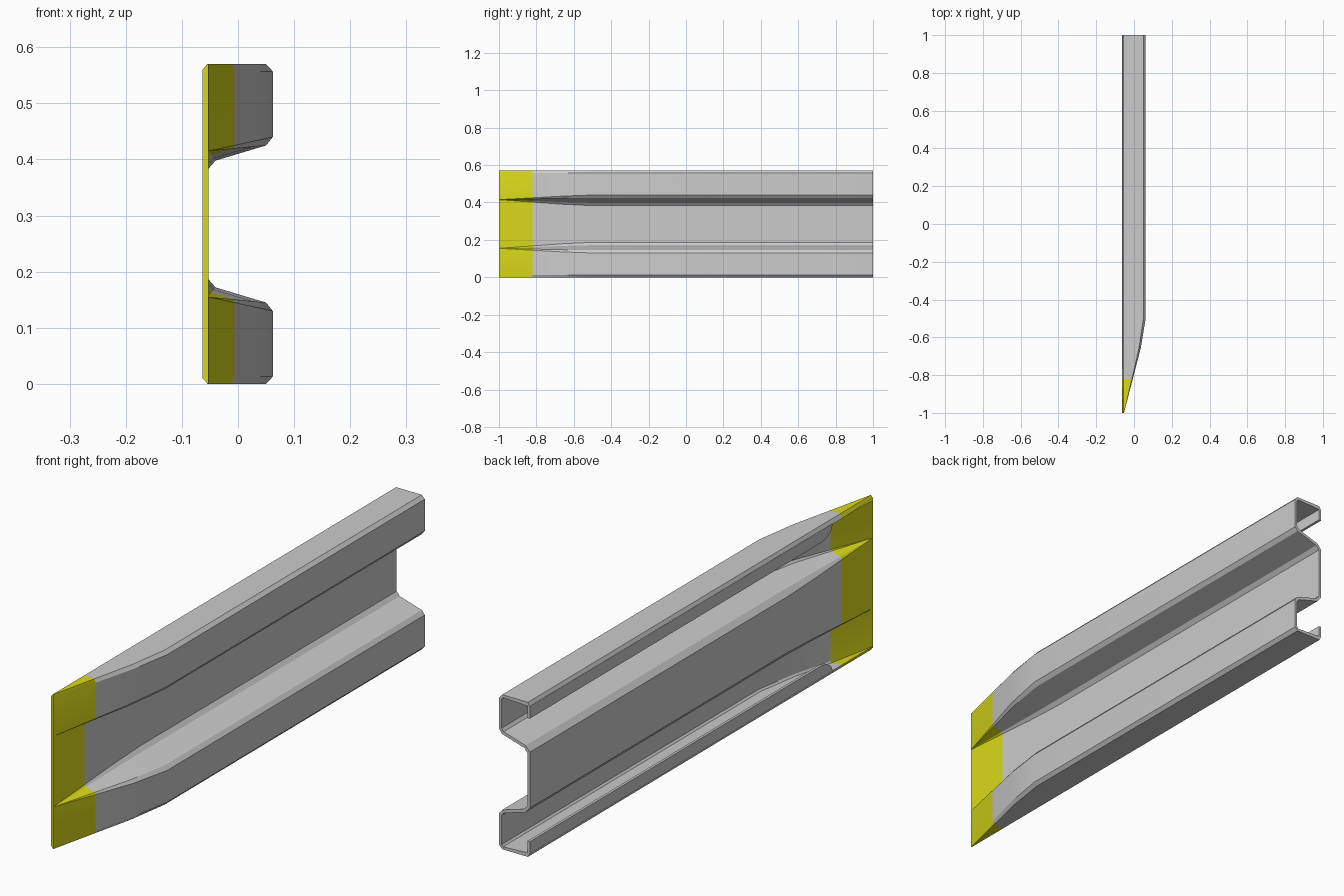
import bpy, bmesh

if "Cube" in bpy.data.objects:
    bpy.data.objects.remove(bpy.data.objects["Cube"])

H = 0.57          # total height
CREASE = 0.415    # height at which the valley folds meet at the flat tip

# Upper half of the section (x, z), from the web to the outer flange
FRONT = [(-0.053, 0.383), (-0.040, 0.398), (0.050, 0.425), (0.062, 0.440),
         (0.062, 0.557), (0.050, 0.570), (-0.055, 0.570)]
BACK = [(-0.063, 0.388), (-0.046, 0.408), (0.044, 0.435), (0.052, 0.446),
        (0.052, 0.553), (0.046, 0.560), (-0.063, 0.555)]
# Depth of the ridges along the length: (y, scale)
TAPER = [(1, 1), (-0.5, 1), (-0.66, 0.765), (-0.82, 0.405), (-1, 0)]


def half(points, base, s):
    out = []
    for i, (x, z) in enumerate(points):
        nx = base + (x - base) * s if x > base else x
        nz = CREASE + (z - CREASE) * s if i < 4 else z
        out.append((nx, nz))
    return out


def section(s):
    f, b = half(FRONT, -0.053, s), half(BACK, -0.063, s)
    mirror = lambda pts: [(x, H - z) for x, z in reversed(pts)]
    return mirror(f) + f + list(reversed(mirror(b) + b))


def loft(name, rings, mat=None, caps=(True, True)):
    """Skin a row of equal closed rings of 3D points."""
    bm = bmesh.new()
    loops = [[bm.verts.new(p) for p in r] for r in rings]
    n = len(loops[0])
    for a, b in zip(loops, loops[1:]):
        for i in range(n):
            j = (i + 1) % n
            bm.faces.new((a[i], a[j], b[j], b[i]))
    # End caps: quads between the two sides of the sheet
    for use, loop in zip(caps, (loops[0], loops[-1])):
        if use:
            for i in range(n // 2 - 1):
                bm.faces.new((loop[i], loop[i + 1], loop[n - 2 - i], loop[n - 1 - i]))
    bmesh.ops.remove_doubles(bm, verts=bm.verts, dist=1e-5)
    bmesh.ops.recalc_face_normals(bm, faces=bm.faces)
    mesh = bpy.data.meshes.new(name)
    bm.to_mesh(mesh)
    bm.free()
    ob = bpy.data.objects.new(name, mesh)
    bpy.context.collection.objects.link(ob)
    if mat:
        mesh.materials.append(mat)
    bpy.ops.object.select_all(action='DESELECT')
    ob.select_set(True)
    bpy.context.view_layer.objects.active = ob
    bpy.ops.object.shade_smooth_by_angle(angle=0.35)
    return ob


def rings(stations):
    return [[(x, y, z) for x, z in section(s)] for y, s in stations]


yellow = bpy.data.materials.new("yellow_paint")
yellow.diffuse_color = (0.7, 0.7, 0.01, 1)
yellow.use_nodes = True
yellow.node_tree.nodes["Principled BSDF"].inputs["Base Color"].default_value = yellow.diffuse_color

# Long grey rail and its flattened yellow tip
loft("rail_beam", rings(TAPER[:4]), caps=(True, False))
loft("rail_tip", rings(TAPER[3:]), yellow, caps=(False, True))

# Return lips behind both flanges, rounded off before the tip
LIP = [(1, 0.512), (-0.70, 0.512), (-0.73, 0.518), (-0.755, 0.534), (-0.765, 0.555)]
for name, flip in (("upper_lip", False), ("lower_lip", True)):
    rows = []
    for y, zl in LIP:
        quad = [(-0.063, 0.557), (-0.063, zl), (-0.053, zl), (-0.053, 0.557)]
        rows.append([(x, y, H - z if flip else z) for x, z in quad])
    loft(name, rows)
